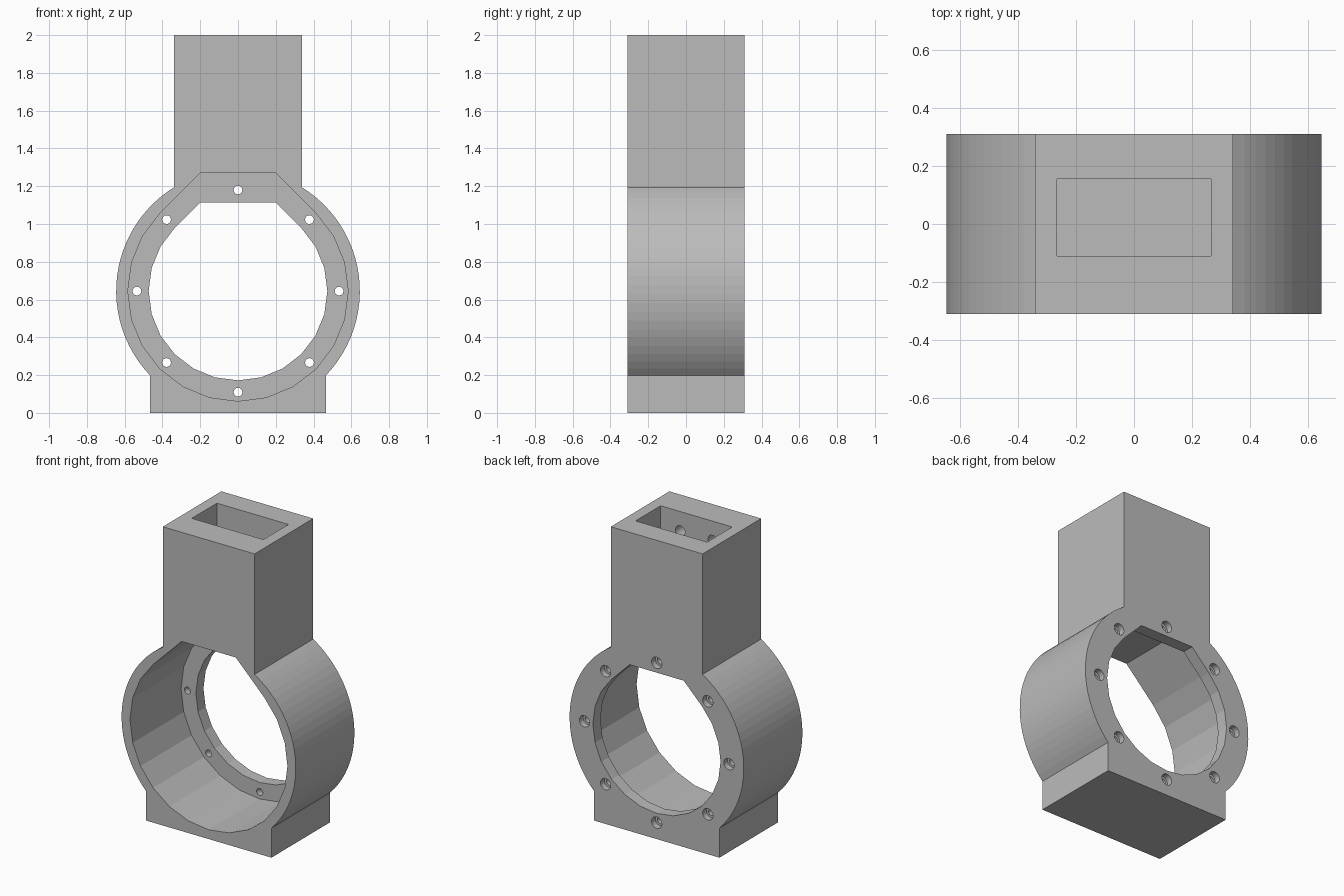
import bpy, bmesh, math
from mathutils import Matrix, Vector

cube = bpy.data.objects.get("Cube")
if cube:
    bpy.data.objects.remove(cube, do_unlink=True)

HALF = 0.31       # half depth
ZC = 0.645        # ring centre height
FLANGE = 0.08     # thickness of the rear flange

grey = bpy.data.materials.new("plain grey")
grey.use_nodes = True
colour = (0.5, 0.5, 0.5, 1)
grey.diffuse_color = colour
grey.node_tree.nodes["Principled BSDF"].inputs["Base Color"].default_value = colour


def make_object(name, bm):
    bmesh.ops.recalc_face_normals(bm, faces=bm.faces)
    mesh = bpy.data.meshes.new(name)
    bm.to_mesh(mesh)
    bm.free()
    mesh.materials.append(grey)
    obj = bpy.data.objects.new(name, mesh)
    bpy.context.collection.objects.link(obj)
    return obj


def prism(name, outline, y0, y1):
    """Extrude an (x, z) outline from y0 to y1."""
    bm = bmesh.new()
    face = bm.faces.new([bm.verts.new((x, y0, z)) for x, z in outline])
    grown = bmesh.ops.extrude_face_region(bm, geom=[face])["geom"]
    bmesh.ops.translate(bm, vec=(0, y1 - y0, 0),
                        verts=[v for v in grown if isinstance(v, bmesh.types.BMVert)])
    return make_object(name, bm)


def arc(radius, start, end, steps):
    angles = [math.radians(start + (end - start) * i / steps) for i in range(steps + 1)]
    return [(radius * math.cos(a), ZC + radius * math.sin(a)) for a in angles]


def mirrored(right_side):
    return right_side + [(-x, z) for x, z in reversed(right_side)]


def truncated_teardrop(radius):
    """Round bore whose top closes with 45 degree slopes and a flat."""
    half_flat = 0.2
    top = ZC + radius * math.sqrt(2) - half_flat
    return arc(radius, -225, 45, 18) + [(half_flat, top), (-half_flat, top)]


def drill(x, z, radius, y0, y1):
    bm = bmesh.new()
    bmesh.ops.create_cone(bm, cap_ends=True, segments=24, radius1=radius, radius2=radius,
                          depth=y1 - y0,
                          matrix=Matrix.Translation((x, (y0 + y1) / 2, z))
                          @ Matrix.Rotation(math.pi / 2, 4, 'X'))
    return make_object("drill", bm)


def cut(body, cutter):
    cutter.hide_render = True
    mod = body.modifiers.new("cut", 'BOOLEAN')
    mod.operation = 'DIFFERENCE'
    mod.solver = 'EXACT'
    mod.object = cutter
    bpy.context.view_layer.objects.active = body
    bpy.ops.object.modifier_apply(modifier=mod.name)
    bpy.data.objects.remove(cutter, do_unlink=True)


# Body: foot, round ring and square tower in one profile
R, FOOT, TOWER = ZC, 0.465, 0.34
low = -math.degrees(math.acos(FOOT / R))
high = math.degrees(math.acos(TOWER / R))
body = prism("ring_housing",
             mirrored([(FOOT, 0)] + arc(R, low, high, 24) + [(TOWER, 2)]), -HALF, HALF)

# Wide bore open to the front, narrower bore through the rear flange
cut(body, prism("wide_bore", truncated_teardrop(0.583), -HALF - 0.1, HALF - FLANGE))
cut(body, prism("narrow_bore", truncated_teardrop(0.473), -HALF, HALF + 0.1))

# Socket in the tower top
bm = bmesh.new()
bmesh.ops.create_cube(bm, size=1)
bmesh.ops.scale(bm, vec=(0.53, 0.265, 0.7), verts=bm.verts)
bmesh.ops.translate(bm, vec=Vector((0, 0.0225, 1.75)), verts=bm.verts)
cut(body, make_object("socket", bm))

# Flange screw holes, counterbored from the back
for i in range(8):
    a = i * math.pi / 4
    x, z = 0.535 * math.cos(a), ZC + 0.535 * math.sin(a)
    cut(body, drill(x, z, 0.023, 0.1, HALF + 0.1))
    cut(body, drill(x, z, 0.038, HALF - 0.04, HALF + 0.1))

# Blind holes in the front wall of the socket
for x in (-0.12, 0.12):
    cut(body, drill(x, 1.87, 0.035, -0.21, 0))
